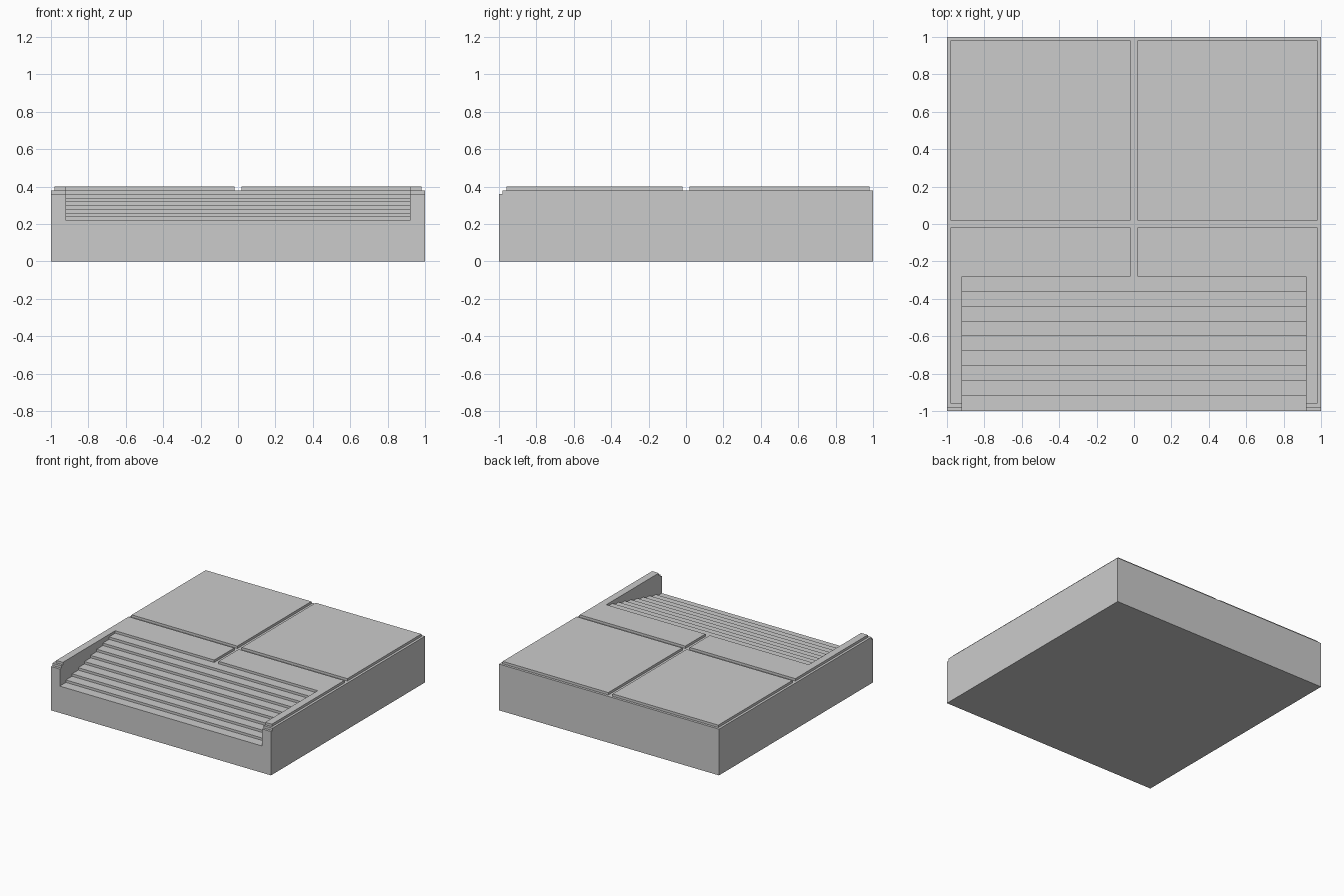
import bpy, bmesh
from mathutils import Vector

if "Cube" in bpy.data.objects:
    bpy.data.objects.remove(bpy.data.objects["Cube"])


def prism(name, points, direction):
    """Extrude a closed planar outline along a direction."""
    bm = bmesh.new()
    face = bm.faces.new([bm.verts.new(p) for p in points])
    new = bmesh.ops.extrude_face_region(bm, geom=[face])["geom"]
    verts = [g for g in new if isinstance(g, bmesh.types.BMVert)]
    bmesh.ops.translate(bm, verts=verts, vec=Vector(direction))
    bmesh.ops.recalc_face_normals(bm, faces=bm.faces)
    mesh = bpy.data.meshes.new(name)
    bm.to_mesh(mesh)
    bm.free()
    obj = bpy.data.objects.new(name, mesh)
    bpy.context.collection.objects.link(obj)
    return obj


# Base block with a small stepped lip along the front
profile = [(-1, 0), (1, 0), (1, 0.38), (-0.98, 0.38), (-0.98, 0.36), (-1, 0.36)]
base = prism("base_block", [(-1, y, z) for y, z in profile], (2, 0, 0))

# Staircase recess: treads 0.08 deep, risers 0.02 high
steps = [(-1.1, 0.5), (-1.1, 0.22)]
for i in range(8):
    y, z = -0.92 + 0.08 * i, 0.22 + 0.02 * i
    steps += [(y, z), (y, z + 0.02)]
steps[-1] = (steps[-1][0], 0.5)
cutter = prism("stair_cutter", [(-0.92, y, z) for y, z in steps], (1.84, 0, 0))
cutter.hide_render = True

mod = base.modifiers.new("stair_recess", 'BOOLEAN')
mod.operation = 'DIFFERENCE'
mod.solver = 'EXACT'
mod.object = cutter
bpy.context.view_layer.objects.active = base
bpy.ops.object.modifier_apply(modifier=mod.name)
bpy.data.objects.remove(cutter)

# Paving slabs: square at the back, L-shaped around the stairs at the front
back = [(0.02, 0.02), (0.98, 0.02), (0.98, 0.98), (0.02, 0.98)]
front = [(0.02, -0.02), (0.02, -0.28), (0.92, -0.28), (0.92, -0.96),
         (0.98, -0.96), (0.98, -0.02)]
for side, s in (("left", -1), ("right", 1)):
    for place, outline in (("back", back), ("front", front)):
        prism(f"{place}_{side}_slab", [(s * x, y, 0.38) for x, y in outline],
              (0, 0, 0.02))
